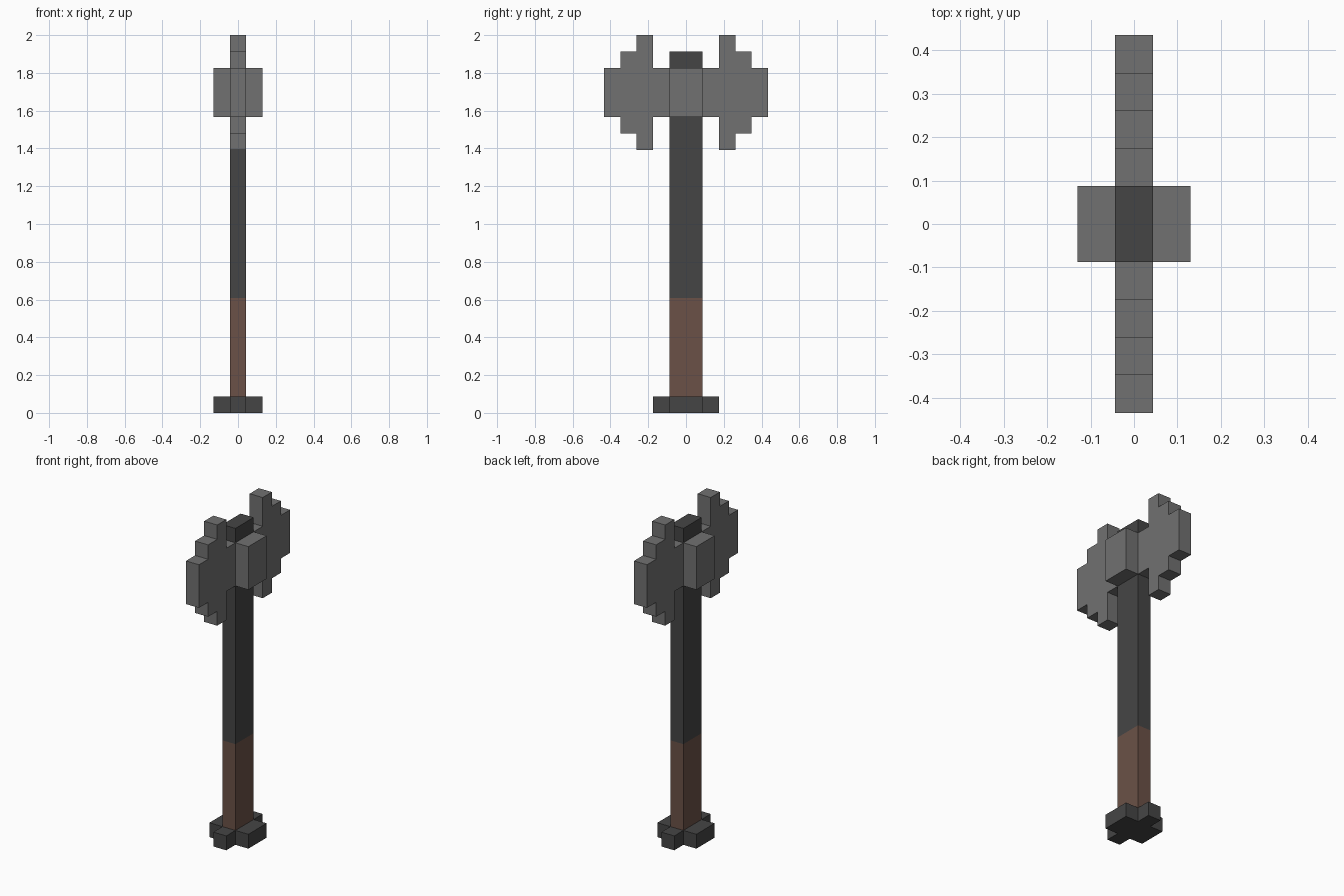
import bpy
import bmesh

if "Cube" in bpy.data.objects:
    bpy.data.objects.remove(bpy.data.objects["Cube"], do_unlink=True)

U = 2 / 23  # one grid block


def material(name, rgb):
    mat = bpy.data.materials.new(name)
    mat.use_nodes = True
    color = (*rgb, 1)
    mat.diffuse_color = color
    bsdf = next(n for n in mat.node_tree.nodes if n.type == 'BSDF_PRINCIPLED')
    bsdf.inputs["Base Color"].default_value = color
    return mat


steel = material("steel_grey", (0.165, 0.165, 0.165))
charcoal = material("charcoal", (0.06, 0.06, 0.06))
leather = material("brown_leather", (0.147, 0.083, 0.063))


def extrude_outline(name, points, direction, mat):
    """Extrude a flat outline, given in blocks, along a direction."""
    bm = bmesh.new()
    face = bm.faces.new([bm.verts.new([c * U for c in p]) for p in points])
    result = bmesh.ops.extrude_face_region(bm, geom=[face])
    verts = [v for v in result["geom"] if isinstance(v, bmesh.types.BMVert)]
    bmesh.ops.translate(bm, verts=verts, vec=[c * U for c in direction])
    bmesh.ops.recalc_face_normals(bm, faces=bm.faces)
    mesh = bpy.data.meshes.new(name)
    bm.to_mesh(mesh)
    bm.free()
    mesh.materials.append(mat)
    obj = bpy.data.objects.new(name, mesh)
    bpy.context.collection.objects.link(obj)
    return obj


def block(name, half_x, half_y, low, high, mat):
    corners = [(-half_x, -half_y, low), (half_x, -half_y, low),
               (half_x, half_y, low), (-half_x, half_y, low)]
    return extrude_outline(name, corners, (0, 0, high - low), mat)


# Pommel: one cross-shaped slab
quarter = [(1.5, 1), (0.5, 1), (0.5, 2)]
cross = []
for sx, sy in ((1, 1), (-1, 1), (-1, -1), (1, -1)):
    part = quarter if sx * sy > 0 else quarter[::-1]
    cross += [(sx * x, sy * y, 0) for x, y in part]
extrude_outline("pommel", cross, (0, 0, 1), charcoal)

# Handle: wrapped grip below, bare shaft above
block("grip", 0.5, 1, 1, 7, leather)
block("shaft", 0.5, 1, 7, 22, charcoal)

# Head: socket around the shaft and two stepped blades
block("head_socket", 1.5, 1, 18, 21, steel)
half_heights = [1.5, 3.5, 2.5, 1.5]
upper = []
for i, h in enumerate(half_heights):
    upper += [(i + 1, h), (i + 2, h)]
outline = upper + [(y, -h) for y, h in reversed(upper)]
for name, side in (("front_blade", -1), ("back_blade", 1)):
    points = [(-0.5, side * y, 19.5 + h) for y, h in outline]
    extrude_outline(name, points, (1, 0, 0), steel)
